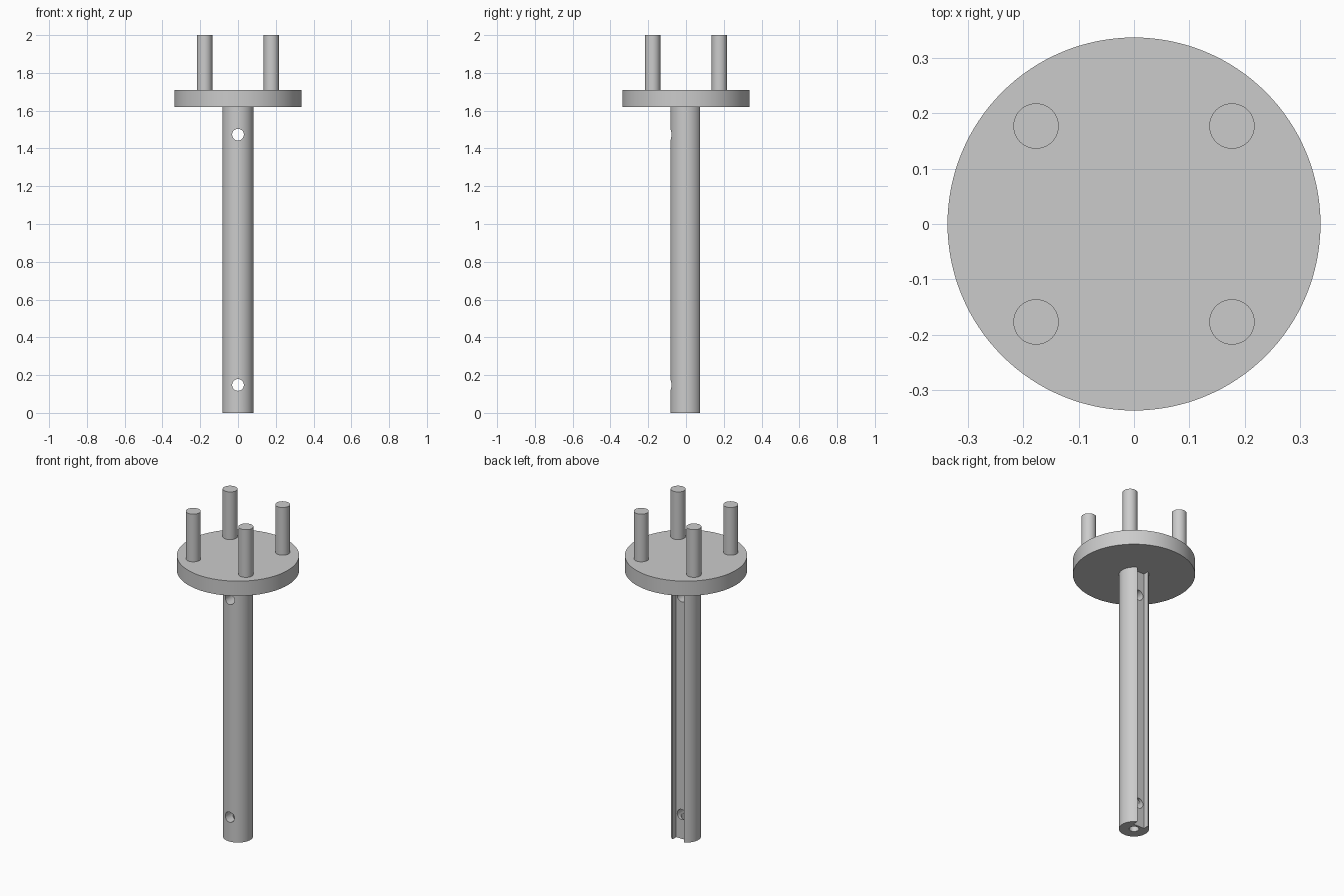
import bpy
import math

if "Cube" in bpy.data.objects:
    bpy.data.objects.remove(bpy.data.objects["Cube"])

grey = bpy.data.materials.new("plain grey")
grey.diffuse_color = (0.6, 0.6, 0.6, 1)
grey.use_nodes = True
grey.node_tree.nodes["Principled BSDF"].inputs["Base Color"].default_value = grey.diffuse_color


def cylinder(name, radius, z0, z1, x=0, y=0, sides=96):
    bpy.ops.mesh.primitive_cylinder_add(
        vertices=sides, radius=radius, depth=z1 - z0, location=(x, y, (z0 + z1) / 2))
    ob = bpy.context.object
    ob.name = name
    ob.data.materials.append(grey)
    return ob


def smooth(ob):
    bpy.ops.object.select_all(action='DESELECT')
    ob.select_set(True)
    bpy.context.view_layer.objects.active = ob
    bpy.ops.object.shade_smooth_by_angle(angle=math.radians(30))


def cut(ob, cutter):
    mod = ob.modifiers.new("cut", 'BOOLEAN')
    mod.operation = 'DIFFERENCE'
    mod.solver = 'EXACT'
    mod.object = cutter
    bpy.context.view_layer.objects.active = ob
    bpy.ops.object.modifier_apply(modifier=mod.name)
    bpy.data.objects.remove(cutter, do_unlink=True)


SHAFT_TOP, DISC_TOP = 1.62, 1.71

# shaft with a lengthwise slot in the back
shaft = cylinder("shaft", 0.083, 0, SHAFT_TOP)
bpy.ops.mesh.primitive_cube_add(size=1, location=(0, 0.09, SHAFT_TOP / 2))
slot = bpy.context.object
slot.scale = (0.076, 0.1, SHAFT_TOP + 0.1)
cut(shaft, slot)

# cross holes from front to back, and a bore in the lower end
for z in (0.148, 1.473):
    hole = cylinder("cross_hole", 0.031, -0.2, 0.2, sides=48)
    hole.location = (0, 0, z)
    hole.rotation_euler.x = math.pi / 2
    cut(shaft, hole)
cut(shaft, cylinder("end_bore", 0.027, -0.1, 0.3, sides=48))
smooth(shaft)

# round plate on top of the shaft
smooth(cylinder("disc", 0.337, SHAFT_TOP, DISC_TOP, sides=128))

# four upright pins
for sx in (-1, 1):
    for sy in (-1, 1):
        smooth(cylinder("pin", 0.041, DISC_TOP, 2, sx * 0.177, sy * 0.177, 64))
